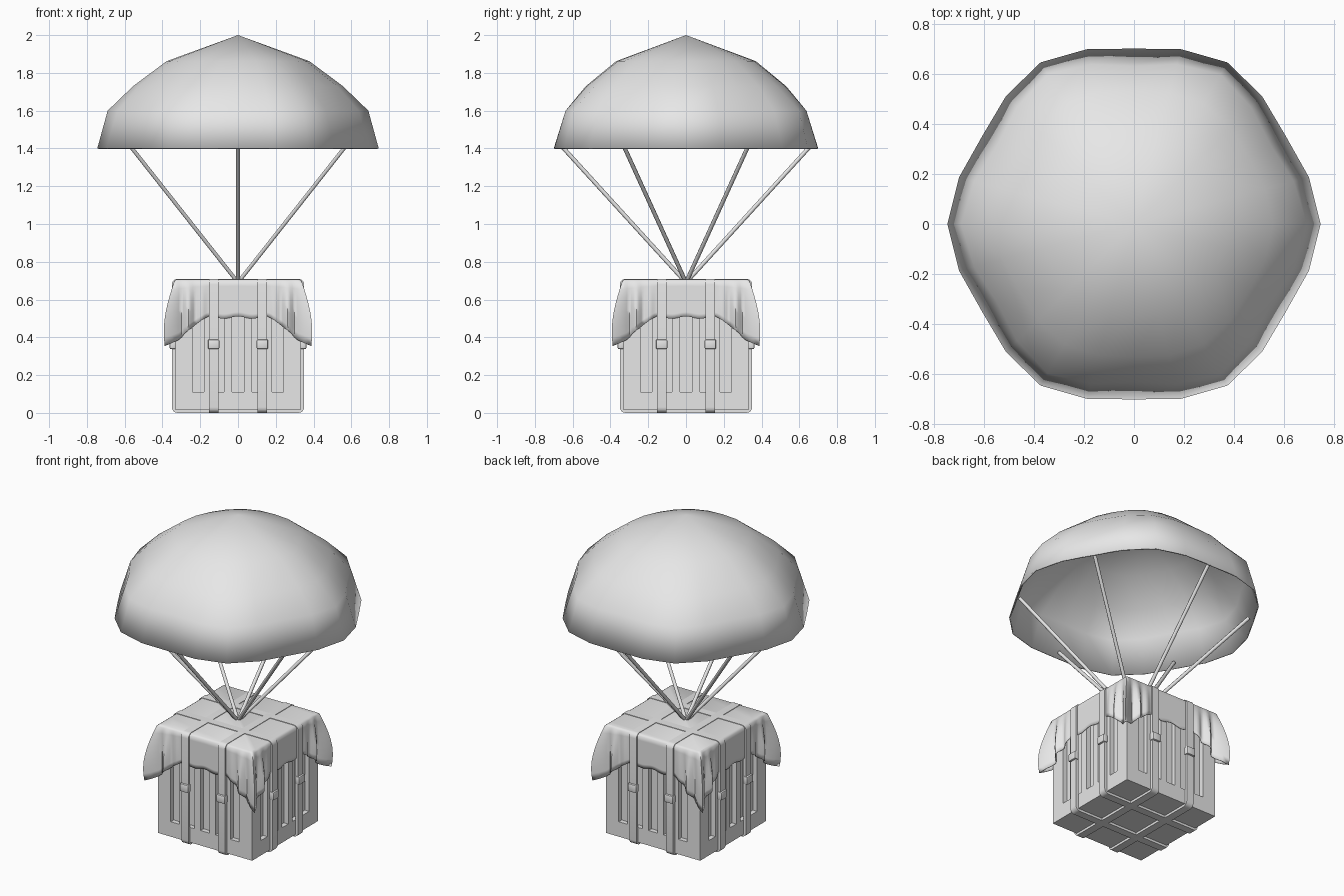
import bpy, bmesh, math
from mathutils import Vector, Matrix

if "Cube" in bpy.data.objects:
    bpy.data.objects.remove(bpy.data.objects["Cube"], do_unlink=True)

grey = bpy.data.materials.new("plain_grey")
grey.use_nodes = True
GREY = (0.8, 0.8, 0.8, 1)
grey.diffuse_color = GREY
grey.node_tree.nodes["Principled BSDF"].inputs["Base Color"].default_value = GREY


def finish(name, bm, smooth=None, solid=0, offset=-1):
    """Turn a bmesh into an object, with optional thickness and smooth shading."""
    bmesh.ops.recalc_face_normals(bm, faces=bm.faces)
    mesh = bpy.data.meshes.new(name)
    bm.to_mesh(mesh)
    bm.free()
    mesh.materials.append(grey)
    obj = bpy.data.objects.new(name, mesh)
    bpy.context.collection.objects.link(obj)
    if solid:
        mod = obj.modifiers.new("thickness", "SOLIDIFY")
        mod.thickness, mod.offset = solid, offset
    if smooth:
        bpy.ops.object.select_all(action="DESELECT")
        obj.select_set(True)
        bpy.context.view_layer.objects.active = obj
        bpy.ops.object.shade_smooth_by_angle(angle=math.radians(smooth))
    return obj


def add_box(bm, lo, hi, turn=Matrix()):
    lo, hi = Vector(lo), Vector(hi)
    place = Matrix.Translation((lo + hi) / 2) @ Matrix.Diagonal((hi - lo).to_4d())
    return bmesh.ops.create_cube(bm, size=1, matrix=turn @ place)["verts"]


def bridge(bm, a, b):
    for i in range(len(a)):
        j = (i + 1) % len(a)
        bm.faces.new((a[i], a[j], b[j], b[i]))


TURNS = [Matrix.Rotation(math.radians(90 * k), 4, "Z") for k in range(4)]
HALF, LOW, HIGH = 0.332, 0.015, 0.697

# Canopy: rounded six-sided dome, each ring is (height, corner radius, side radius)
bm = bmesh.new()
rings = [(1.4, 0.745, 0.70), (1.6, 0.69, 0.63), (1.73, 0.555, 0.53), (1.862, 0.378, 0.37)]
loops = []
for z, corner, side in rings:
    loop = []
    for i in range(24):
        r = (corner, (corner + side) / 2, side, (corner + side) / 2)[i % 4]
        a = math.radians(15 * i)
        loop.append(bm.verts.new((r * math.cos(a), r * math.sin(a), z)))
    loops.append(loop)
for lower, upper in zip(loops, loops[1:]):
    bridge(bm, lower, upper)
apex = bm.verts.new((0, 0, 2))
for i in range(24):
    bm.faces.new((loops[-1][i], loops[-1][(i + 1) % 24], apex))
finish("canopy", bm, 60, 0.008)

# Ropes: from the crate lid to the middle of each canopy side
bm = bmesh.new()
knot = Vector((0, 0, 0.69))
for k in range(6):
    a = math.radians(30 + 60 * k)
    end = Vector((0.67 * math.cos(a), 0.67 * math.sin(a), 1.425))
    span = end - knot
    place = Matrix.Translation((knot + end) / 2) @ span.to_track_quat("Z", "Y").to_matrix().to_4x4()
    bmesh.ops.create_cone(bm, cap_ends=True, segments=8, radius1=0.011, radius2=0.011,
                          depth=span.length, matrix=place)
finish("ropes", bm, 50)

# Crate: recessed core with rails and upright slats on all four sides
bm = bmesh.new()
inner = HALF - 0.03
add_box(bm, (-inner, -inner, LOW), (inner, inner, HIGH))
slots = [-0.21, -0.105, 0, 0.105, 0.21]
edges = [-HALF] + [s + d for s in slots for d in (-0.031, 0.031)] + [HALF]
for turn in TURNS:
    add_box(bm, (-HALF, -HALF, LOW), (HALF, -inner, 0.11), turn)
    add_box(bm, (-HALF, -HALF, 0.6), (HALF, -inner, HIGH), turn)
    for left, right in zip(edges[::2], edges[1::2]):
        add_box(bm, (left, -HALF, 0.11), (right, -inner, 0.6), turn)
finish("crate", bm)

# Cloth cover: draped skirt with pleated corners that flare outward
bm = bmesh.new()
STEPS, ROWS = 56, 9
rows = []
for row in range(-1, ROWS):
    t = max(0, row / (ROWS - 1))
    half, top = (HALF - 0.008, 0.703) if row < 0 else (HALF + 0.003, 0.695)
    loop = []
    for turn in TURNS:
        for i in range(STEPS):
            u = 2 * i / STEPS - 1
            c = max(0, (abs(u) - 0.45) / 0.55)
            pleat = 0.5 + 0.5 * math.cos(5 * math.pi * (1 - c))
            flare = 0.055 * math.sin(t * 2) * c * pleat
            pull = flare * max(0, (abs(u) - 0.85) / 0.15)
            hem = 0.505 - 0.15 * c ** 1.6 + 0.006 * math.cos(u * 14) * (1 - c)
            x = half * u + math.copysign(pull, u)
            loop.append(bm.verts.new(turn @ Vector((x, -half - flare, top + (hem - top) * t))))
    rows.append(loop)
for upper, lower in zip(rows, rows[1:]):
    bridge(bm, upper, lower)
bm.faces.new(rows[0])
finish("cloth_cover", bm, 60, 0.004, 1)


# Straps: rounded loops around the crate, two in each direction
def strap_loop(half, radius):
    pts = []
    for k in range(4):
        for s in range(6):
            a = math.radians(90 * k + 18 * s)
            cx = (half - radius) * (1 if k in (0, 3) else -1)
            cz = (half - radius) * (1 if k < 2 else -1)
            pts.append((cx + radius * math.cos(a), cz + radius * math.sin(a)))
    return pts


bm = bmesh.new()
for turn in TURNS:
    sections = []
    for half, radius, y in ((0.35, 0.03, -0.154), (0.35, 0.03, -0.104),
                            (0.332, 0.014, -0.104), (0.332, 0.014, -0.154)):
        sections.append([bm.verts.new(turn @ Vector((px, y, 0.355 + pz * 1.014)))
                         for px, pz in strap_loop(half, radius)])
    for a, b in zip(sections, sections[1:] + sections[:1]):
        bridge(bm, a, b)
finish("straps", bm, 35)

# Buckles: one bevelled block on every strap, on each side
bm = bmesh.new()
for turn in TURNS:
    for x in (-0.129, 0.129):
        add_box(bm, (x - 0.03, -0.362, 0.338), (x + 0.03, -0.33, 0.388), turn)
bmesh.ops.bevel(bm, geom=list(bm.edges), offset=0.006, segments=2, affect="EDGES", profile=0.5)
finish("buckles", bm, 35)
for obj in bpy.data.objects:
    if obj.name in ("straps", "buckles"):
        # Keep everything resting on the ground plane
        lowest = min(v.co.z for v in obj.data.vertices)
        if lowest < 0:
            obj.location.z -= lowest
